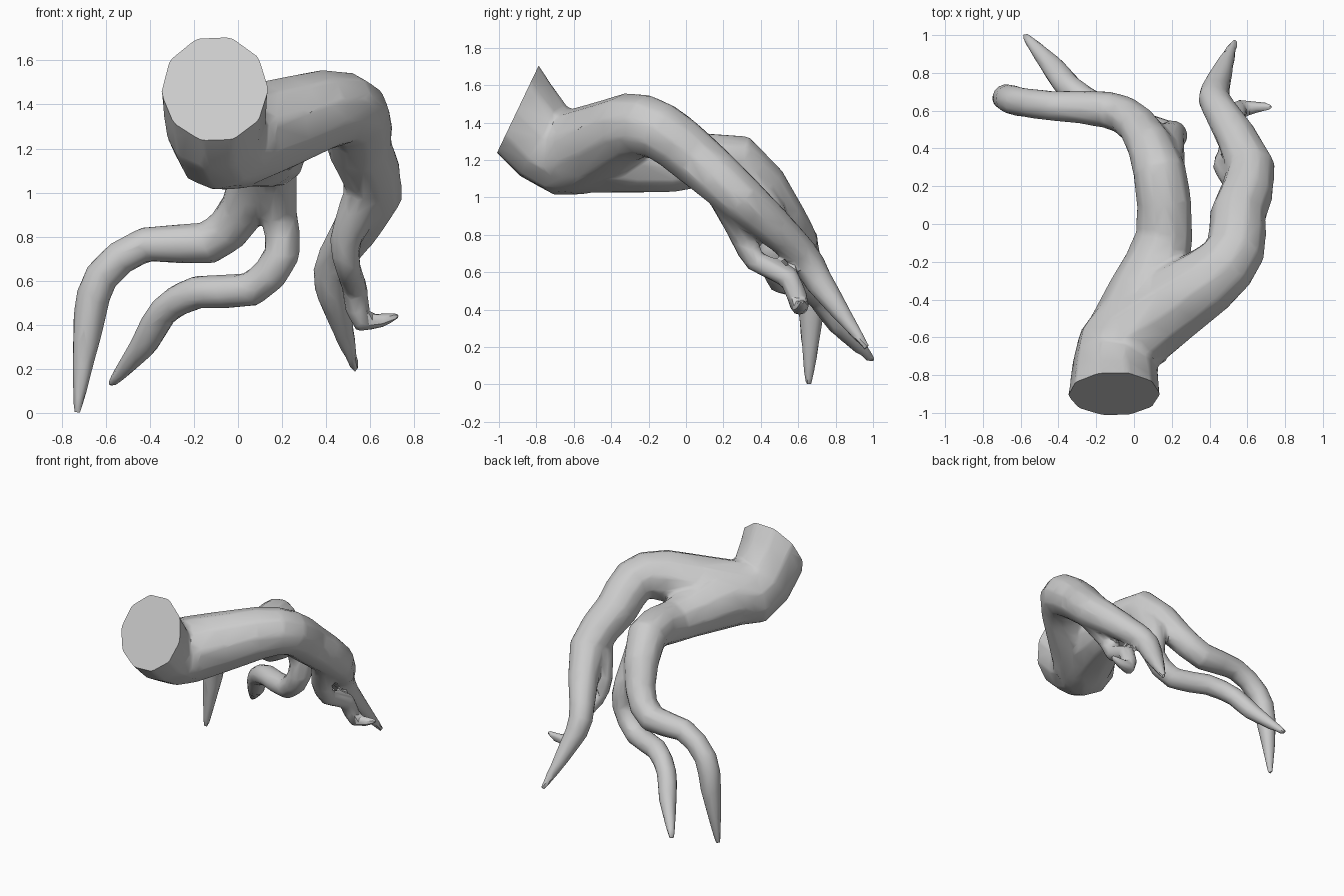
import bpy, bmesh
from mathutils import Vector

if "Cube" in bpy.data.objects:
    bpy.data.objects.remove(bpy.data.objects["Cube"])

# Each limb is a short path of (x, y, z, radius), rounded by a spline below
LIMBS = [
    # cut trunk into upper right limb and its long root
    [(-.1, -1.03, 1.62, .26), (-.1, -.75, 1.285, .228), (-.01, -.57, 1.245, .235),
     (.39, -.3, 1.375, .185), (.535, -.14, 1.355, .16), (.55, .05, 1.21, .15),
     (.62, .3, .99, .13), (.45, .61, .71, .09), (.43, .71, .55, .08),
     (.535, .97, .19, .02)],
    # lower left limb and its long root
    [(-.05, -.65, 1.25, .235), (.07, -.35, 1.215, .2), (.16, -.06, 1.175, .152),
     (.135, .28, 1.2, .142), (.02, .52, .92, .108), (-.14, .605, .77, .1),
     (-.42, .625, .765, .082), (-.62, .65, .62, .08), (-.68, .67, .4, .073),
     (-.73, .655, -.005, .02)],
    # winding root under the left limb
    [(.15, .25, 1.18, .12), (.185, .46, .9, .085), (.2, .46, .72, .084),
     (.06, .51, .56, .08), (-.18, .61, .55, .077), (-.34, .72, .46, .07),
     (-.42, .82, .32, .065), (-.58, 1, .125, .022)],
    # small hooked root under the right limb
    [(.58, .22, 1, .1), (.49, .31, .79, .075), (.5, .37, .66, .06),
     (.53, .55, .57, .06), (.565, .61, .41, .052), (.735, .62, .445, .018)],
]


def rounded(path):
    """Insert a spline midpoint between neighbouring path points."""
    pts = [Vector(p) for p in path]
    out = [pts[0]]
    for i in range(len(pts) - 1):
        a, b = pts[i], pts[i + 1]
        before, after = pts[max(i - 1, 0)], pts[min(i + 2, len(pts) - 1)]
        out += [(9 * (a + b) - before - after) / 16, b]
    return out


def mesh_object(name, source):
    """Bake an evaluated object to a fresh mesh object and drop the source."""
    dg = bpy.context.evaluated_depsgraph_get()
    mesh = bpy.data.meshes.new_from_object(source.evaluated_get(dg))
    bpy.data.objects.remove(source)
    ob = bpy.data.objects.new(name, mesh)
    bpy.context.collection.objects.link(ob)
    return ob


# Tapered tubes
curve = bpy.data.curves.new("root_paths", 'CURVE')
curve.dimensions = '3D'
curve.bevel_depth = 1
curve.bevel_resolution = 3
curve.use_fill_caps = True
for path in LIMBS:
    pts = rounded(path)
    sp = curve.splines.new('POLY')
    sp.points.add(len(pts) - 1)
    for p, v in zip(sp.points, pts):
        p.co = (*v[:3], 1)
        p.radius = v[3]
tubes = bpy.data.objects.new("root_paths", curve)
bpy.context.collection.objects.link(tubes)
roots = mesh_object("root_tubes", tubes)

# Fuse the limbs, soften the forks, reduce to broad facets
m = roots.modifiers.new("fuse", 'REMESH')
m.mode = 'VOXEL'
m.voxel_size = .014
m = roots.modifiers.new("soften", 'SMOOTH')
m.iterations = 12
m = roots.modifiers.new("facet", 'DECIMATE')
m.ratio = .04
roots = mesh_object("tree_roots", roots)

# Flat slanted cut through the trunk
bm = bmesh.new()
bm.from_mesh(roots.data)
cut = bmesh.ops.bisect_plane(
    bm, geom=bm.verts[:] + bm.edges[:] + bm.faces[:],
    plane_co=Vector((-.1, -.89, 1.49)), plane_no=Vector((0, -.9, .43)), clear_outer=True)
rim = [e for e in cut["geom_cut"] if isinstance(e, bmesh.types.BMEdge)]
bmesh.ops.holes_fill(bm, edges=rim, sides=0)
bmesh.ops.recalc_face_normals(bm, faces=bm.faces[:])
bm.to_mesh(roots.data)
bm.free()

bpy.context.view_layer.objects.active = roots
roots.select_set(True)
bpy.ops.object.shade_smooth_by_angle(angle=.7)
